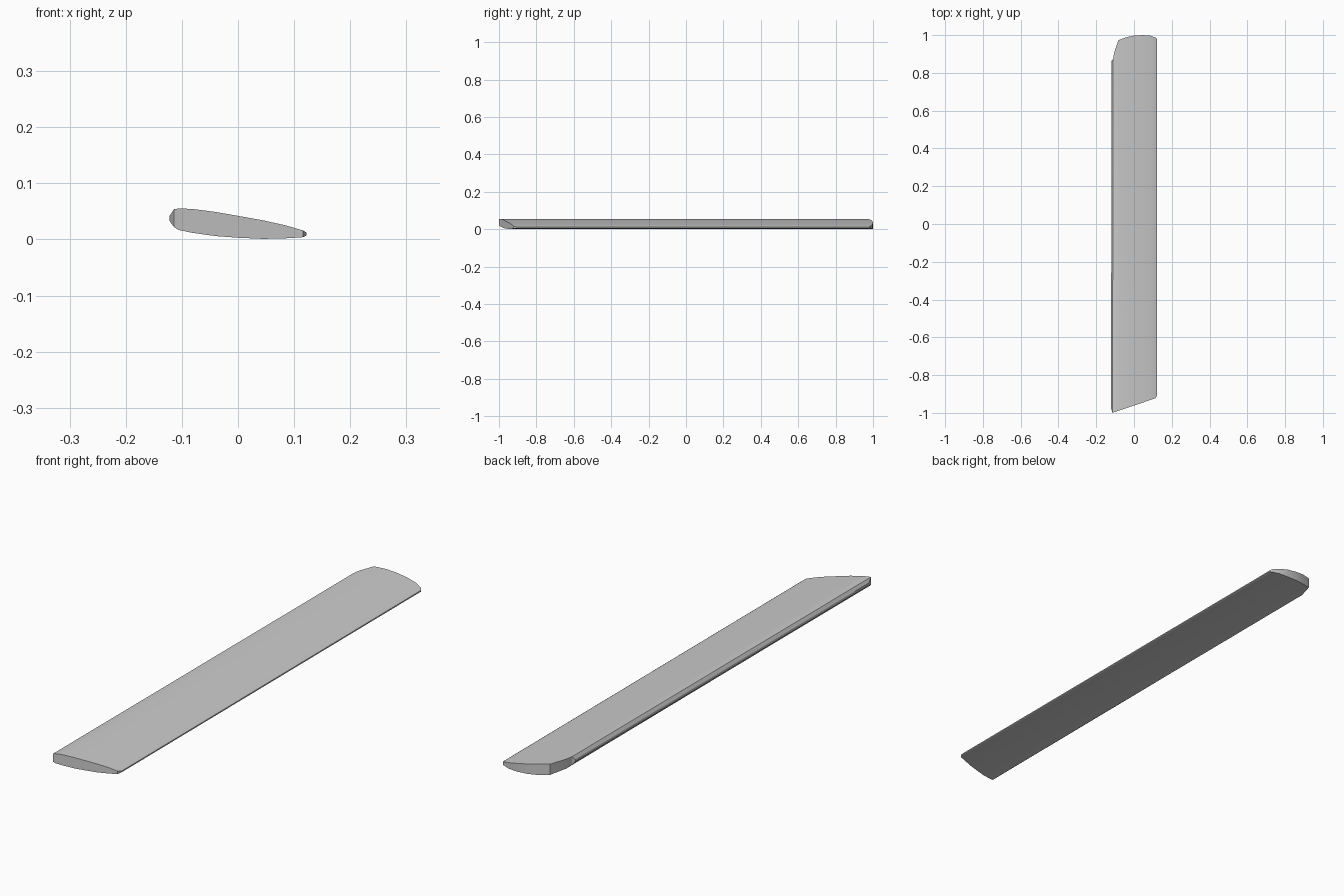
import bpy, bmesh

if "Cube" in bpy.data.objects:
    bpy.data.objects.remove(bpy.data.objects["Cube"])

# chord stations: x, top z, bottom z, front end y, back end y
stations = [
    (-0.122, 0.042, 0.033, -0.975, 0.865),
    (-0.114, 0.054, 0.022, -1.000, 0.875),
    (-0.106, 0.055, 0.017, -0.997, 0.905),
    (-0.083, 0.0545, 0.012, -0.989, 0.973),
    (-0.040, 0.049, 0.006, -0.975, 0.989),
    (0.000, 0.042, 0.003, -0.961, 0.997),
    (0.045, 0.034, 0.001, -0.946, 1.000),
    (0.085, 0.025, 0.002, -0.932, 0.997),
    (0.116, 0.016, 0.004, -0.922, 0.986),
    (0.122, 0.012, 0.007, -0.905, 0.978),
]

bm = bmesh.new()
cols = []
for x, zt, zb, yf, yb in stations:
    # the nose leans in very slightly towards the back
    xb = x + 0.004 if x < -0.11 else x
    cols.append([bm.verts.new(p) for p in
                 ((x, yf, zt), (xb, yb, zt), (xb, yb, zb), (x, yf, zb))])

# upper skin, back cap, lower skin and front cap
for a, b in zip(cols, cols[1:]):
    for i in range(4):
        j = (i + 1) % 4
        bm.faces.new((a[i], a[j], b[j], b[i]))
# leading and trailing edge strips
bm.faces.new(cols[0])
bm.faces.new(cols[-1])
bmesh.ops.recalc_face_normals(bm, faces=bm.faces)

mesh = bpy.data.meshes.new("blade")
bm.to_mesh(mesh)
bm.free()
blade = bpy.data.objects.new("blade", mesh)
bpy.context.collection.objects.link(blade)

# smooth skin, crisp end caps
bpy.context.view_layer.objects.active = blade
blade.select_set(True)
bpy.ops.object.shade_smooth_by_angle(angle=0.5)
